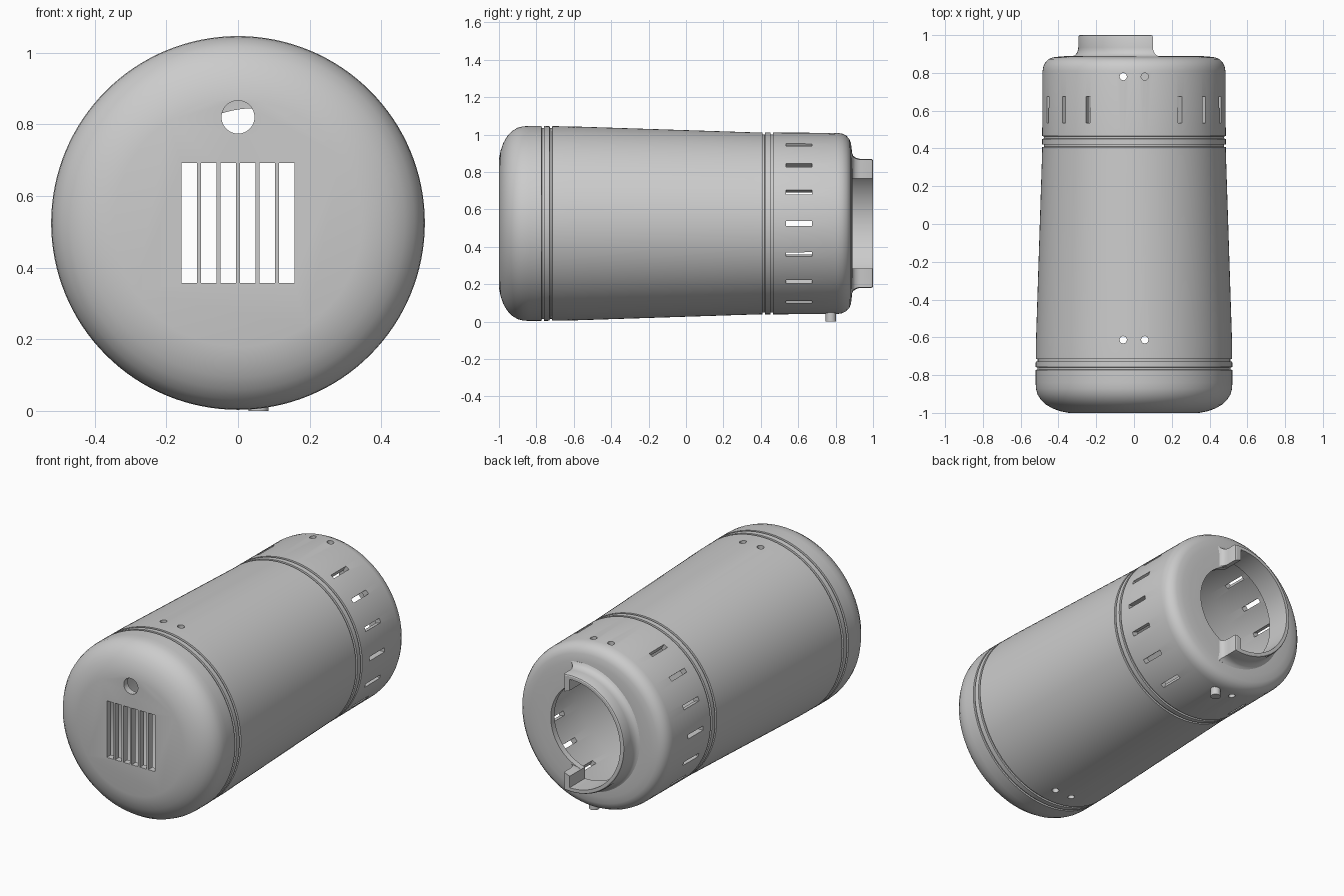
import bpy, bmesh, math
from mathutils import Matrix, Vector

if "Cube" in bpy.data.objects:
    bpy.data.objects.remove(bpy.data.objects["Cube"])

CZ = 0.525      # height of the body axis
SEG = 128


def finish(bm, name, angle=30):
    bmesh.ops.recalc_face_normals(bm, faces=bm.faces)
    me = bpy.data.meshes.new(name)
    bm.to_mesh(me)
    bm.free()
    ob = bpy.data.objects.new(name, me)
    bpy.context.collection.objects.link(ob)
    smooth(ob, angle)
    return ob


def smooth(ob, angle=30):
    bpy.ops.object.select_all(action='DESELECT')
    ob.select_set(True)
    bpy.context.view_layer.objects.active = ob
    bpy.ops.object.shade_smooth_by_angle(angle=math.radians(angle))


def loft(rings, name):
    """Skin equal-length closed rings of points and cap both ends."""
    bm = bmesh.new()
    loops = [[bm.verts.new(p) for p in ring] for ring in rings]
    n = len(loops[0])
    for a, b in zip(loops, loops[1:]):
        for i in range(n):
            j = (i + 1) % n
            bm.faces.new((a[i], a[j], b[j], b[i]))
    bm.faces.new(loops[0])
    bm.faces.new(loops[-1])
    return finish(bm, name)


def lathe(profile, name):
    """Turn (radius, y) points around the body axis."""
    turn = [2 * math.pi * i / SEG for i in range(SEG)]
    return loft([[(r * math.cos(t), y, CZ + r * math.sin(t)) for t in turn]
                 for r, y in profile], name)


def cut(ob, cutter):
    m = ob.modifiers.new("cut", 'BOOLEAN')
    m.operation = 'DIFFERENCE'
    m.solver = 'EXACT'
    m.object = cutter
    bpy.context.view_layer.objects.active = ob
    bpy.ops.object.modifier_apply(modifier=m.name)
    bpy.data.objects.remove(cutter)


def arc(cx, r, a0, a1, n):
    return [(cx + r * math.cos(a0 + (a1 - a0) * i / n),
             r * math.sin(a0 + (a1 - a0) * i / n)) for i in range(n + 1)]


def groove(y, r):
    d, w = 0.010, 0.007
    return [(r, y - w), (r - d, y - w + 0.001), (r - d, y + w - 0.001), (r, y + w)]


# Outer body with rounded ends and two pairs of grooves
outer = [(0.345, -1), (0.39, -0.991), (0.43, -0.977), (0.465, -0.957), (0.492, -0.932),
         (0.511, -0.902), (0.519, -0.872), (0.521, -0.84)]
outer += groove(-0.765, 0.521) + groove(-0.722, 0.52)
outer += [(0.519, -0.62), (0.487, 0.36)]
outer += groove(0.415, 0.486) + groove(0.458, 0.486)
outer += [(0.484, 0.81), (0.48, 0.835), (0.469, 0.857), (0.452, 0.873), (0.43, 0.882),
          (0.39, 0.887), (0.34, 0.89)]
body = lathe(outer, "body_shell")

# Hollow interior
cut(body, lathe([(0.34, -0.962), (0.42, -0.942), (0.465, -0.91), (0.484, -0.86),
                 (0.485, -0.6), (0.45, 0.40), (0.448, 0.79), (0.435, 0.83),
                 (0.40, 0.848), (0.34, 0.855)], "interior_cutter"))

# Back opening: wide arc on the left, narrower arc on the right
NX, RI, RO, HR, STEP, END = 0.05, 0.32, 0.345, 0.26, 0.06, 0.10
a_in = math.acos((STEP - NX) / RI)
wide = arc(NX, RI, a_in, 2 * math.pi - a_in, 80)
a_h = math.acos(STEP / HR)
outline = wide + arc(0, HR, -a_h, a_h, 40)
cut(body, loft([[(x, y, CZ + z) for x, z in outline] for y in (0.8, 1.1)], "opening_cutter"))

# Vents, screw holes and side slots
bm = bmesh.new()


def box(center, size, rot=Matrix()):
    bmesh.ops.create_cube(bm, size=1, matrix=Matrix.Translation(center) @ rot
                          @ Matrix.Diagonal((*size, 1)))


def rod(center, r, depth, axis, seg=32):
    rot = Matrix.Rotation(math.pi / 2, 4, 'X') if axis == 'Y' else Matrix()
    bmesh.ops.create_cone(bm, cap_ends=True, segments=seg, radius1=r, radius2=r,
                          depth=depth, matrix=Matrix.Translation(center) @ rot)


for i in range(6):
    box(((i - 2.5) * 0.0542, -1, 0.525), (0.043, 0.2, 0.334))
rod((0, -1, 0.82), 0.046, 0.2, 'Y', 48)
for side in (0, 180):
    for deg in range(-60, 61, 20):
        t = math.radians(side + deg)
        box((0.47 * math.cos(t), 0.605, CZ + 0.47 * math.sin(t)), (0.2, 0.14, 0.025),
            Matrix.Rotation(-t, 4, 'Y'))
for x in (-0.057, 0.057):
    for y in (-0.613, 0.78):
        for z in (CZ - 0.5, CZ + 0.5):
            rod((x, y, z), 0.019, 0.2, 'Z')
cut(body, finish(bm, "vent_cutter"))
smooth(body)

# Open C-shaped neck ring with hooked tips and a flared base
rings = []
for y, off in ((0.865, 0.03), (0.888, 0.03), (0.894, 0.017), (0.905, 0.008), (0.92, 0.002),
               (0.935, 0), (0.99, 0), (0.997, -0.003), (1.0, -0.008)):
    ro, end = RO + off, END + off
    a_o = math.acos((end - NX) / ro)
    tip = math.sqrt(HR ** 2 - STEP ** 2)
    low = math.sqrt(HR ** 2 - END ** 2)
    ring = wide + [(STEP, -tip), (end, -low)]
    ring += arc(NX, ro, 2 * math.pi - a_o, a_o, 80) + [(end, low), (STEP, tip)]
    rings.append([(x, y, CZ + z) for x, z in ring])
loft(rings, "neck_ring")

# Locating peg under the back end
bm = bmesh.new()
rod((0.057, 0.775, 0.045), 0.028, 0.09, 'Z')
finish(bm, "locating_peg")
